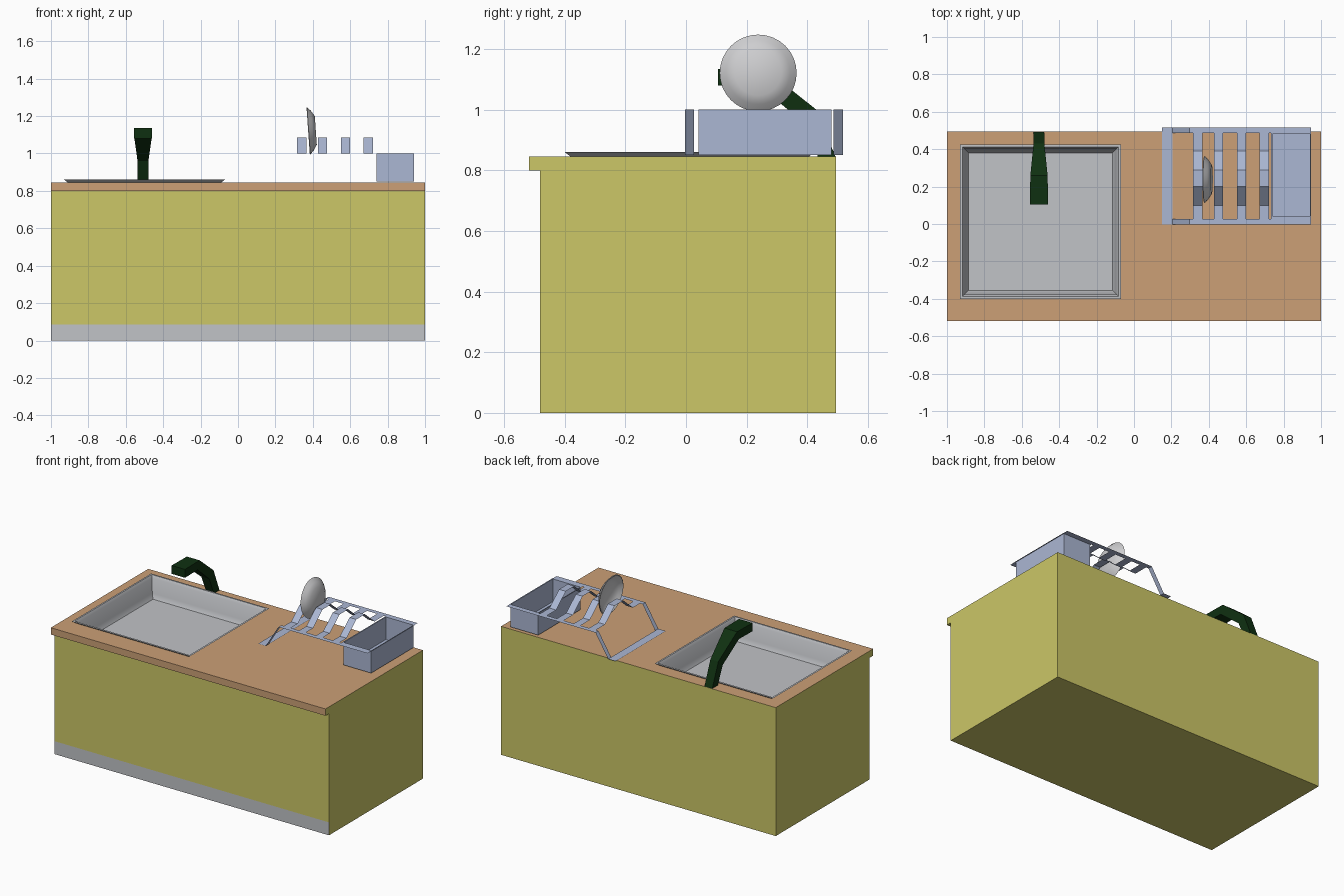
import bpy, bmesh, math
from mathutils import Matrix, Vector

if "Cube" in bpy.data.objects:
    bpy.data.objects.remove(bpy.data.objects["Cube"])


def material(name, r, g, b):
    m = bpy.data.materials.new(name)
    m.diffuse_color = [((c / 255 + 0.055) / 1.055) ** 2.4 for c in (r, g, b)] + [1]
    m.use_nodes = True
    m.node_tree.nodes["Principled BSDF"].inputs["Base Color"].default_value = m.diffuse_color
    return m


YELLOW = material("cabinet_yellow", 204, 199, 103)
WOOD = material("counter_wood", 204, 160, 118)
STEEL = material("steel_grey", 193, 195, 199)
GREEN = material("dark_green", 15, 48, 17)
BLUE = material("rack_blue", 171, 183, 211)
WHITE = material("plate_grey", 206, 206, 208)


def finish(name, bm, *mats, smooth=None):
    mesh = bpy.data.meshes.new(name)
    bm.to_mesh(mesh)
    bm.free()
    ob = bpy.data.objects.new(name, mesh)
    bpy.context.collection.objects.link(ob)
    for m in mats:
        mesh.materials.append(m)
    if smooth:
        bpy.ops.object.select_all(action='DESELECT')
        ob.select_set(True)
        bpy.context.view_layer.objects.active = ob
        bpy.ops.object.shade_smooth_by_angle(angle=math.radians(smooth))
    return ob


def skin(bm, rows, closed):
    """Quads between consecutive rows of vertices."""
    for a, b in zip(rows, rows[1:]):
        n = len(a)
        for k in range(n if closed else n - 1):
            j = (k + 1) % n
            bm.faces.new((a[k], a[j], b[j], b[k]))


def rect_shell(name, rings, mat, smooth=None):
    """Open tray from nested rectangles (x0, x1, y0, y1, z), floor last."""
    bm = bmesh.new()
    rows = [[bm.verts.new(p) for p in ((x0, y0, z), (x1, y0, z), (x1, y1, z), (x0, y1, z))]
            for x0, x1, y0, y1, z in rings]
    skin(bm, rows, True)
    bm.faces.new(rows[-1])
    return finish(name, bm, mat, smooth=smooth)


def ribbon(name, points, across, mat):
    """Thin bent sheet: a path swept sideways."""
    bm = bmesh.new()
    rows = [[bm.verts.new(p), bm.verts.new(Vector(p) + Vector(across))] for p in points]
    skin(bm, rows, False)
    bm.normal_update()
    if sum(f.normal.z for f in bm.faces) < 0:
        bmesh.ops.reverse_faces(bm, faces=bm.faces[:])
    return finish(name, bm, mat)


# Cabinet with overhanging counter, top left open for the sink
profile = [(-0.482, 0), (0.495, 0), (0.495, 0.845), (-0.518, 0.845),
           (-0.518, 0.8), (-0.482, 0.8), (-0.482, 0.085)]
bm = bmesh.new()
left, right = [[bm.verts.new((x, y, z)) for y, z in profile] for x in (-1, 1)]
bm.faces.new(left)
bm.faces.new(right)
for k in range(7):
    if k != 2:
        j = (k + 1) % 7
        bm.faces.new((left[k], left[j], right[j], right[k]))
outer = [left[3], right[3], right[2], left[2]]
hole = [bm.verts.new(p) for p in ((-0.91, -0.38, 0.845), (-0.09, -0.38, 0.845),
                                  (-0.09, 0.405, 0.845), (-0.91, 0.405, 0.845))]
skin(bm, [outer, hole], True)
bmesh.ops.recalc_face_normals(bm, faces=bm.faces[:])
for f in bm.faces:
    c = f.calc_center_median()
    if f.normal.z > 0.9 or (f.normal.y < -0.9 and c.z > 0.8):
        f.material_index = 1          # counter top and front edge
    elif f.normal.y < -0.9 and c.z < 0.085:
        f.material_index = 2          # kick strip
finish("cabinet", bm, YELLOW, WOOD, STEEL)

# Sink basin with raised rim
rect_shell("sink", [(-0.93 + i, -0.07 - i, -0.40 + i, 0.425 - i, z) for i, z in
                    ((0.02, 0.845), (0, 0.86), (0.012, 0.861), (0.022, 0.845),
                     (0.028, 0.75), (0.045, 0.72))], STEEL, smooth=50)

# Faucet: sections (outer y, z, inner y, z, half width)
bm = bmesh.new()
rows = []
for oy, oz, iy, iz, w in ((0.493, 0.845, 0.435, 0.845, 0.028), (0.43, 1.0, 0.385, 0.96, 0.029),
                          (0.26, 1.135, 0.24, 1.08, 0.046), (0.105, 1.135, 0.105, 1.08, 0.049)):
    rows.append([bm.verts.new((-0.508 + s * w, y, z)) for s, y, z in
                 ((-1, oy, oz), (1, oy, oz), (1, iy, iz), (-1, iy, iz))])
skin(bm, rows, True)
bm.faces.new(rows[0])
bm.faces.new(rows[-1])
bmesh.ops.recalc_face_normals(bm, faces=bm.faces[:])
finish("faucet", bm, GREEN)

# Dish rack: two side rails with slanted legs, joined by a foot strip
for side, y in (("front", -0.004), ("back", 0.486)):
    ribbon(f"rack_rail_{side}",
           [(x, y, z) for x, z in ((0.945, 1.0), (0.297, 1.0), (0.205, 0.851), (0.15, 0.851))],
           (0, 0.031, 0), BLUE)
ribbon("rack_foot", [(0.15, 0.027, 0.851), (0.15, 0.486, 0.851)], (0.055, 0, 0), BLUE)

# Humped cross ribs that hold the plates
for i, x in enumerate((0.316, 0.427, 0.55, 0.672)):
    ribbon(f"rack_rib_{i + 1}",
           [(x, y, z) for y, z in ((0.027, 1.0), (0.1, 1.0), (0.2, 1.085),
                                   (0.29, 1.085), (0.39, 1.0), (0.486, 1.0))],
           (0.049, 0, 0), BLUE)

# Cutlery box hanging at the end of the rack
rect_shell("cutlery_box", [(0.733, 0.947, 0.027, 0.486, 1.0), (0.74, 0.94, 0.042, 0.48, 1.0),
                           (0.74, 0.94, 0.042, 0.48, 0.851)], BLUE)

# Plate standing in the rack, base towards +x
N = 32
bm = bmesh.new()
rows = [[bm.verts.new((x, r * math.cos(2 * math.pi * k / N), r * math.sin(2 * math.pi * k / N)))
         for k in range(N)]
        for r, x in ((0.077, 0.038), (0.105, 0.02), (0.127, 0.0), (0.122, -0.003),
                     (0.1, 0.013), (0.073, 0.03))]
skin(bm, rows, True)
bm.faces.new(rows[0])
bm.faces.new(rows[-1])
bmesh.ops.recalc_face_normals(bm, faces=bm.faces[:])
plate = finish("plate", bm, WHITE, smooth=35)
plate.matrix_world = Matrix.Translation((0.378, 0.238, 1.121)) @ Matrix.Rotation(-0.07, 4, 'Y')
